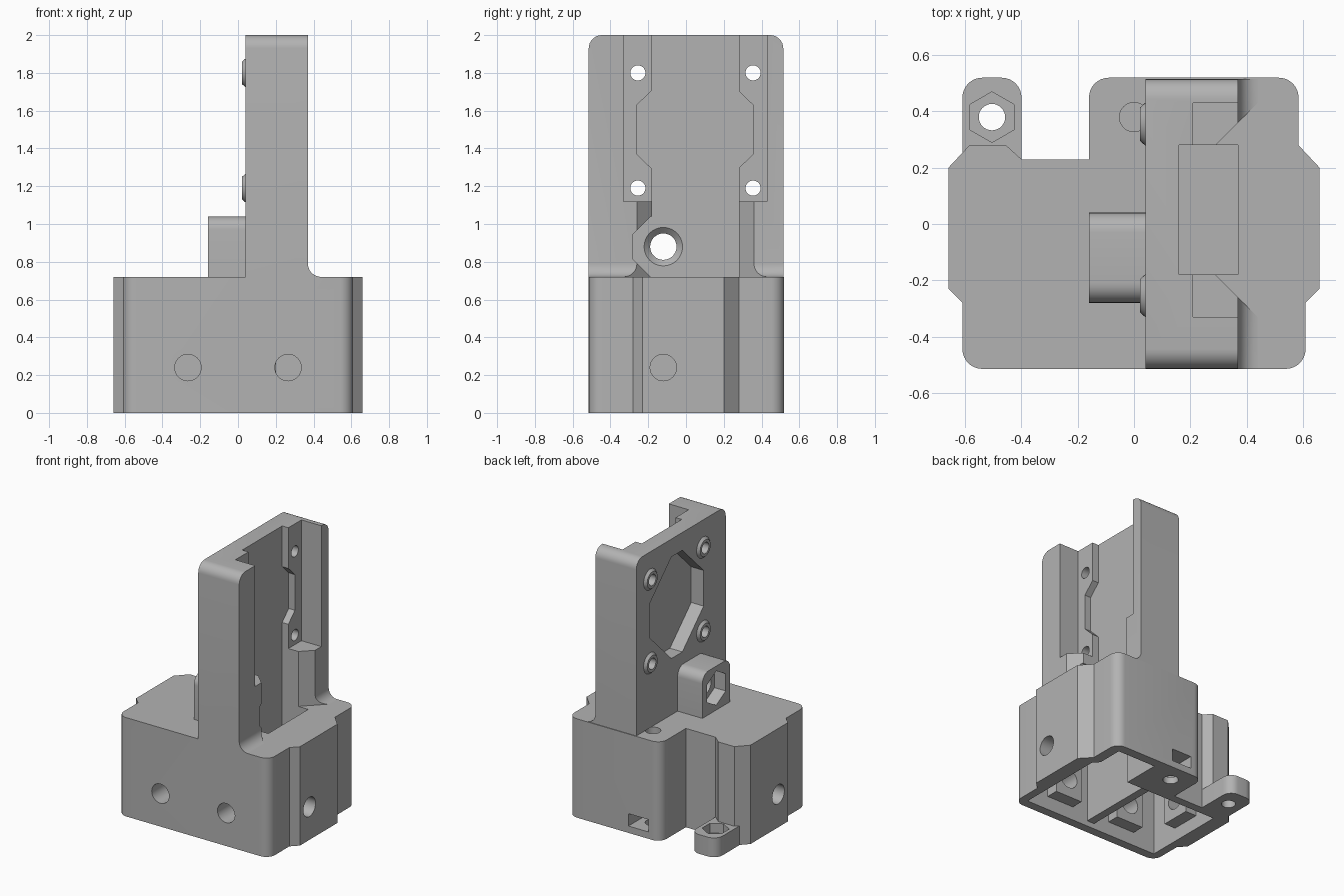
import bpy, bmesh, math
from mathutils import Vector

cube = bpy.data.objects.get("Cube")
if cube:
    bpy.data.objects.remove(cube, do_unlink=True)

grey = bpy.data.materials.new("plain grey")
grey.use_nodes = True
grey.diffuse_color = (0.45, 0.45, 0.45, 1)
grey.node_tree.nodes["Principled BSDF"].inputs["Base Color"].default_value = (0.45, 0.45, 0.45, 1)


def outline(corners, steps=8):
    """Expand (u, v, radius) corners into rounded ones."""
    pts, n = [], len(corners)
    for i, c in enumerate(corners):
        p = Vector(c[:2])
        if len(c) == 2:
            pts.append(p)
            continue
        a = (Vector(corners[i - 1][:2]) - p).normalized()
        b = (Vector(corners[(i + 1) % n][:2]) - p).normalized()
        r = c[2]
        centre = p + (a + b) * r      # right-angled corners only
        for k in range(steps + 1):
            t = k / steps * math.pi / 2
            pts.append(centre - b * r * math.cos(t) - a * r * math.sin(t))
    return pts


def place(axis, u, v, w):
    return {"x": (w, u, v), "y": (u, w, v), "z": (u, v, w)}[axis]


def loft(name, low, high, axis, lo, hi):
    bm = bmesh.new()
    a = [bm.verts.new(place(axis, p[0], p[1], lo)) for p in low]
    b = [bm.verts.new(place(axis, p[0], p[1], hi)) for p in high]
    bm.faces.new(a)
    bm.faces.new(b)
    for i in range(len(a)):
        j = (i + 1) % len(a)
        bm.faces.new((a[i], a[j], b[j], b[i]))
    bmesh.ops.recalc_face_normals(bm, faces=bm.faces)
    mesh = bpy.data.meshes.new(name)
    bm.to_mesh(mesh)
    bm.free()
    mesh.materials.append(grey)
    ob = bpy.data.objects.new(name, mesh)
    bpy.context.collection.objects.link(ob)
    return ob


def prism(name, corners, axis, lo, hi):
    pts = outline(corners)
    return loft(name, pts, pts, axis, lo, hi)


def ring(u, v, r, n=32, turn=0.0):
    return [(u + r * math.cos(turn + math.tau * k / n),
             v + r * math.sin(turn + math.tau * k / n)) for k in range(n)]


def box(name, x0, x1, y0, y1, z0, z1):
    return prism(name, [(x0, y0), (x1, y0), (x1, y1), (x0, y1)], "z", z0, z1)


def rod(axis, u, v, r, lo, hi, n=32, turn=0.0):
    return prism("rod", ring(u, v, r, n, turn), axis, lo, hi)


def combine(target, tool, operation="DIFFERENCE", keep=False):
    mod = target.modifiers.new("combine", "BOOLEAN")
    mod.operation, mod.solver, mod.object = operation, "EXACT", tool
    bpy.context.view_layer.objects.active = target
    bpy.ops.object.modifier_apply(modifier=mod.name)
    if not keep:
        bpy.data.objects.remove(tool, do_unlink=True)


# Base housing
R = 0.07
base = prism("base_housing", [
    (-0.61, -0.515, R), (0.61, -0.515, R), (0.61, -0.28), (0.66, -0.23),
    (0.66, 0.20), (0.585, 0.28), (0.585, 0.52, R), (-0.16, 0.52, R),
    (-0.16, 0.23), (-0.40, 0.23), (-0.455, 0.28), (-0.585, 0.28),
    (-0.66, 0.20), (-0.66, -0.23), (-0.61, -0.28)], "z", 0, 0.72)

# Hollow underside
combine(base, prism("cavity", [
    (-0.55, -0.45), (0.55, -0.45), (0.55, 0.22), (0.51, 0.26), (0.51, 0.45),
    (0.2, 0.45), (0.2, 0.17), (-0.55, 0.17)], "z", -0.1, 0.6))

# Inner divider, slot box and screw pads
for dims in ((-0.03, 0.03, -0.48, 0.2, 0.04, 0.65),
             (0.1, 0.43, -0.25, 0.33, 0.42, 0.65),
             (0.46, 0.6, -0.23, -0.01, 0.1, 0.65),
             (-0.6, -0.46, -0.23, -0.01, 0.1, 0.65),
             (-0.375, -0.155, -0.48, -0.36, 0.1, 0.65),
             (0.155, 0.375, -0.48, -0.36, 0.1, 0.65)):
    combine(base, box("pad", *dims), "UNION")

# Side and front screw holes
for side in (-1, 1):
    combine(base, rod("y", 0.265 * side, 0.24, 0.07, -0.6, -0.3))
    combine(base, rod("x", -0.12, 0.24, 0.07, *sorted((0.4 * side, 0.8 * side))))

# Rear corner screw hole and nut slot
combine(base, rod("z", 0, 0.38, 0.052, 0.4, 0.8))
combine(base, rod("z", 0, 0.38, 0.052, -0.1, 0.1))
combine(base, box("nut_slot", -0.06, 0.1, 0.28, 0.6, 0.05, 0.14))

# Channel well continuing into the base
combine(base, box("well", 0.16, 0.37, -0.18, 0.28, 0.5, 0.8))

# Tower plate with rounded top corners
tower = prism("tower", [(-0.515, 0.72), (0.515, 0.72), (0.515, 2, R), (-0.515, 2, R)],
              "x", 0.04, 0.37)
foot = [(0.3, 0.72), (0.44, 0.72)] + [
    (0.44 - R * math.sin(t * math.pi / 16), 0.79 - R * math.cos(t * math.pi / 16))
    for t in range(1, 9)] + [(0.3, 0.79)]
combine(tower, prism("foot_fillet", foot, "y", -0.515, 0.515), "UNION")

# Nut boss on the back of the tower
combine(tower, prism("nut_boss", [(-0.28, 0.72), (0.04, 0.72), (0.04, 1.04, R),
                                  (-0.28, 1.04, R)], "x", -0.16, 0.06), "UNION")

# Screw collars
SCREWS = [(y, z) for y in (-0.255, 0.355) for z in (1.19, 1.80)]
for y, z in SCREWS:
    combine(tower, loft("collar", ring(y, z, 0.06), ring(y, z, 0.085), "x", 0.022, 0.05),
            "UNION")

# Channel, flared lower mouth and upper shelf
combine(tower, box("channel", 0.16, 0.6, -0.18, 0.28, 0.6, 2.1))
combine(tower, prism("flare", [(0.2, -0.18), (0.29, -0.18), (0.5, -0.39), (0.5, 0.49),
                               (0.29, 0.28), (0.2, 0.28)], "z", 0.6, 1.12))
combine(tower, box("shelf", 0.21, 0.6, -0.33, 0.43, 1.12, 2.1))


# Eight-sided relief, shallow on the channel side and deep on the back
def relief(lo, hi):
    half = ((0.0625, 0.37), (0.3075, 0.13))
    pts = [(a, b) for a, b in half] + [(a, -b) for a, b in reversed(half)]
    pts += [(-a, -b) for a, b in half] + [(-a, b) for a, b in reversed(half)]
    return prism("relief", [(0.0475 + a, 1.5 + b) for a, b in pts], "x", lo, hi)


combine(tower, relief(0.16, 0.3))
combine(tower, relief(-0.1, 0.14))

# Screw holes and clamp bolt with its nut pocket and head clearance
for y, z in SCREWS:
    combine(tower, rod("x", y, z, 0.04, -0.1, 0.5))
combine(tower, rod("x", -0.12, 0.88, 0.173, 0.16, 0.5, 8, math.pi / 8))
combine(tower, rod("x", -0.12, 0.88, 0.07, -0.3, 0.3))
combine(tower, rod("x", -0.12, 0.88, 0.125, -0.3, -0.07, 6, math.pi / 6))
combine(tower, loft("countersink", ring(-0.12, 0.88, 0.07), ring(-0.12, 0.88, 0.104),
                    "x", 0.13, 0.162))

# Mounting lug with nut pocket
lug = prism("mounting_lug", [(-0.61, 0.2), (-0.40, 0.2), (-0.40, 0.52, R),
                             (-0.61, 0.52, R)], "z", 0, 0.14)
combine(lug, rod("z", -0.505, 0.38, 0.047, -0.1, 0.3))
combine(lug, rod("z", -0.505, 0.38, 0.09, 0.07, 0.3, 6, math.pi / 6))

for ob in (base, tower, lug):
    bpy.ops.object.select_all(action="DESELECT")
    ob.select_set(True)
    bpy.context.view_layer.objects.active = ob
    bpy.ops.object.shade_smooth_by_angle(angle=math.radians(30))
